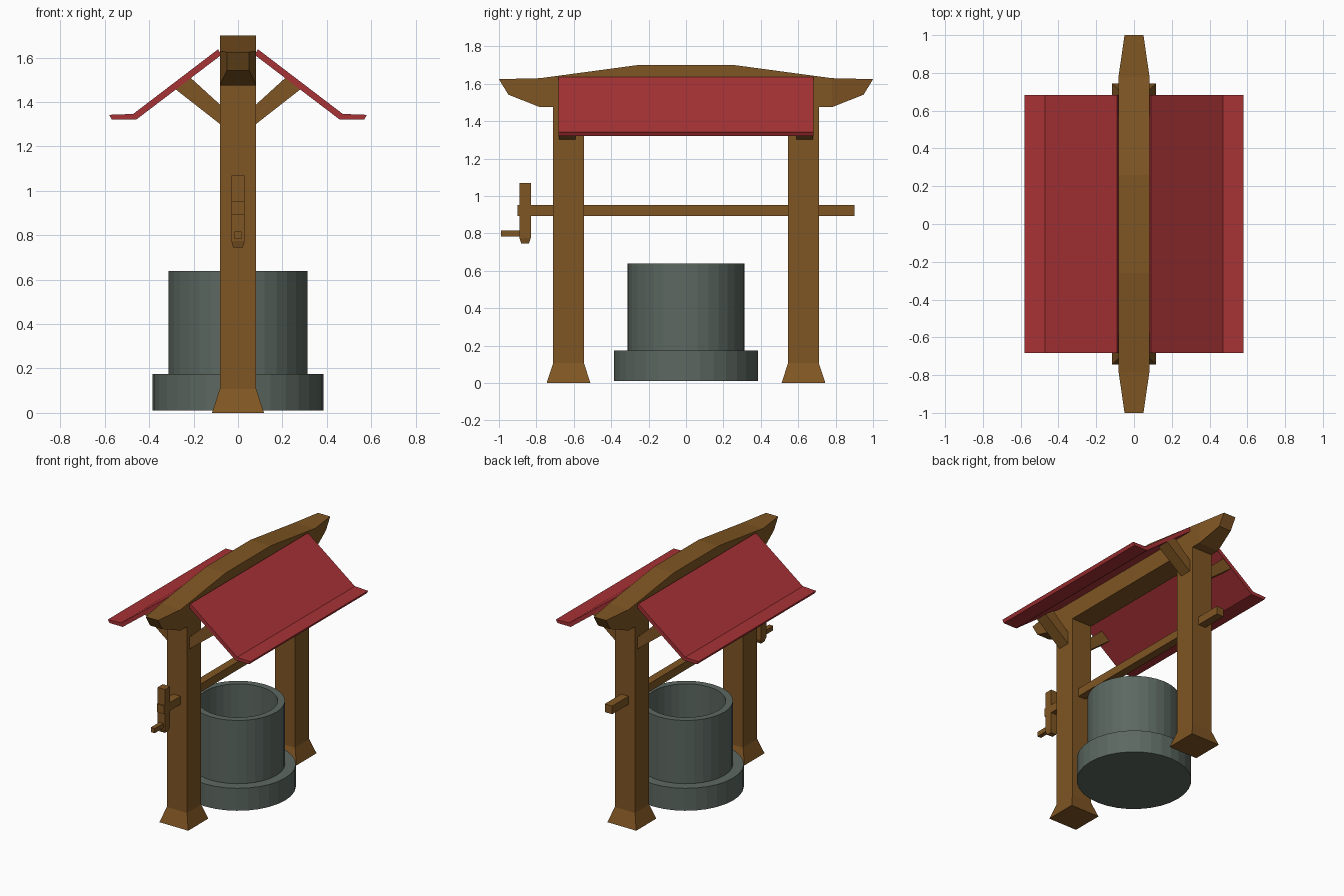
import bpy, bmesh, math

if "Cube" in bpy.data.objects:
    bpy.data.objects.remove(bpy.data.objects["Cube"])


def material(name, rgb):
    m = bpy.data.materials.new(name)
    m.diffuse_color = (*rgb, 1)
    m.use_nodes = True
    m.node_tree.nodes["Principled BSDF"].inputs["Base Color"].default_value = m.diffuse_color
    return m


wood = material("brown wood", (0.215, 0.093, 0.017))
red = material("red roof", (0.39, 0.032, 0.036))
stone = material("grey stone", (0.107, 0.138, 0.12))


def finish(name, bm, mat):
    bmesh.ops.recalc_face_normals(bm, faces=bm.faces)
    me = bpy.data.meshes.new(name)
    bm.to_mesh(me)
    bm.free()
    me.materials.append(mat)
    ob = bpy.data.objects.new(name, me)
    bpy.context.collection.objects.link(ob)
    return ob


def loft(name, rings, mat):
    """Skin a list of equal-length vertex rings and cap both ends."""
    bm = bmesh.new()
    rs = [[bm.verts.new(p) for p in r] for r in rings]
    n = len(rs[0])
    for a, b in zip(rs, rs[1:]):
        for i in range(n):
            j = (i + 1) % n
            bm.faces.new((a[i], a[j], b[j], b[i]))
    bm.faces.new(rs[0])
    bm.faces.new(rs[-1])
    return finish(name, bm, mat)


def rect_z(cx, cy, hx, hy, z):
    return [(cx + sx * hx, cy + sy * hy, z)
            for sx, sy in ((-1, -1), (1, -1), (1, 1), (-1, 1))]


def rect_y(y, hx, z0, z1):
    return [(-hx, y, z0), (hx, y, z0), (hx, y, z1), (-hx, y, z1)]


def extrude_xz(name, pts, y0, y1, mat):
    return loft(name, [[(x, y, z) for x, z in pts] for y in (y0, y1)], mat)


def ring(r, z, n=32):
    return [(r * math.cos(2 * math.pi * i / n), r * math.sin(2 * math.pi * i / n), z)
            for i in range(n)]


# Stone well: stepped wall, hollow inside
loft("well_wall", [ring(r, z) for r, z in (
    (0.385, 0.01), (0.385, 0.175), (0.313, 0.175), (0.313, 0.64),
    (0.265, 0.64), (0.265, 0.175))], stone)

# Posts with flared feet, and braces up to the roof
for s, end in ((-1, "front"), (1, "back")):
    cy = s * 0.628
    loft(end + "_post", [rect_z(0, cy, hx, hy, z) for hx, hy, z in (
        (0.117, 0.117, 0), (0.082, 0.082, 0.108), (0.082, 0.082, 1.48))], wood)
    for m, side in ((-1, "left"), (1, "right")):
        pts = [(0.07, 1.292), (0.285, 1.46), (0.218, 1.513), (0.07, 1.378)]
        extrude_xz(f"{end}_{side}_brace", [(m * x, z) for x, z in pts],
                   s * 0.59, s * 0.68, wood)

# Ridge beam: arched top, tapered ends
half = [(0.26, 0.082, 1.475, 1.70), (0.78, 0.082, 1.475, 1.63)]
rings = []
for s in (-1, 1):
    part = [rect_y(s * y, hx, z0, z1) for y, hx, z0, z1 in half]
    tip = [(-0.05, s * 0.95, 1.542), (0.05, s * 0.95, 1.542),
           (0.05, s * 1.0, 1.625), (-0.05, s * 1.0, 1.625)]
    part.append(tip)
    rings += part[::-1] if s < 0 else part
loft("ridge_beam", rings, wood)

# Roof slopes with kicked eaves
roof = [(0.09, 1.637), (0.472, 1.346), (0.58, 1.342), (0.568, 1.32),
        (0.459, 1.32), (0.075, 1.612)]
for m, side in ((-1, "left"), (1, "right")):
    extrude_xz(side + "_roof", [(m * x, z) for x, z in roof], -0.683, 0.683, red)

# Axle, crank arm and handle
loft("axle", [rect_y(y, 0.03, 0.892, 0.952) for y in (-0.9, 0.9)], wood)
loft("crank_arm", [rect_z(0, -0.86, hx, hy, z) for hx, hy, z in (
    (0.022, 0.02, 0.745), (0.03, 0.03, 0.775), (0.03, 0.03, 1.07))], wood)
loft("crank_handle", [rect_y(y, 0.016, 0.783, 0.817) for y in (-0.99, -0.87)], wood)
